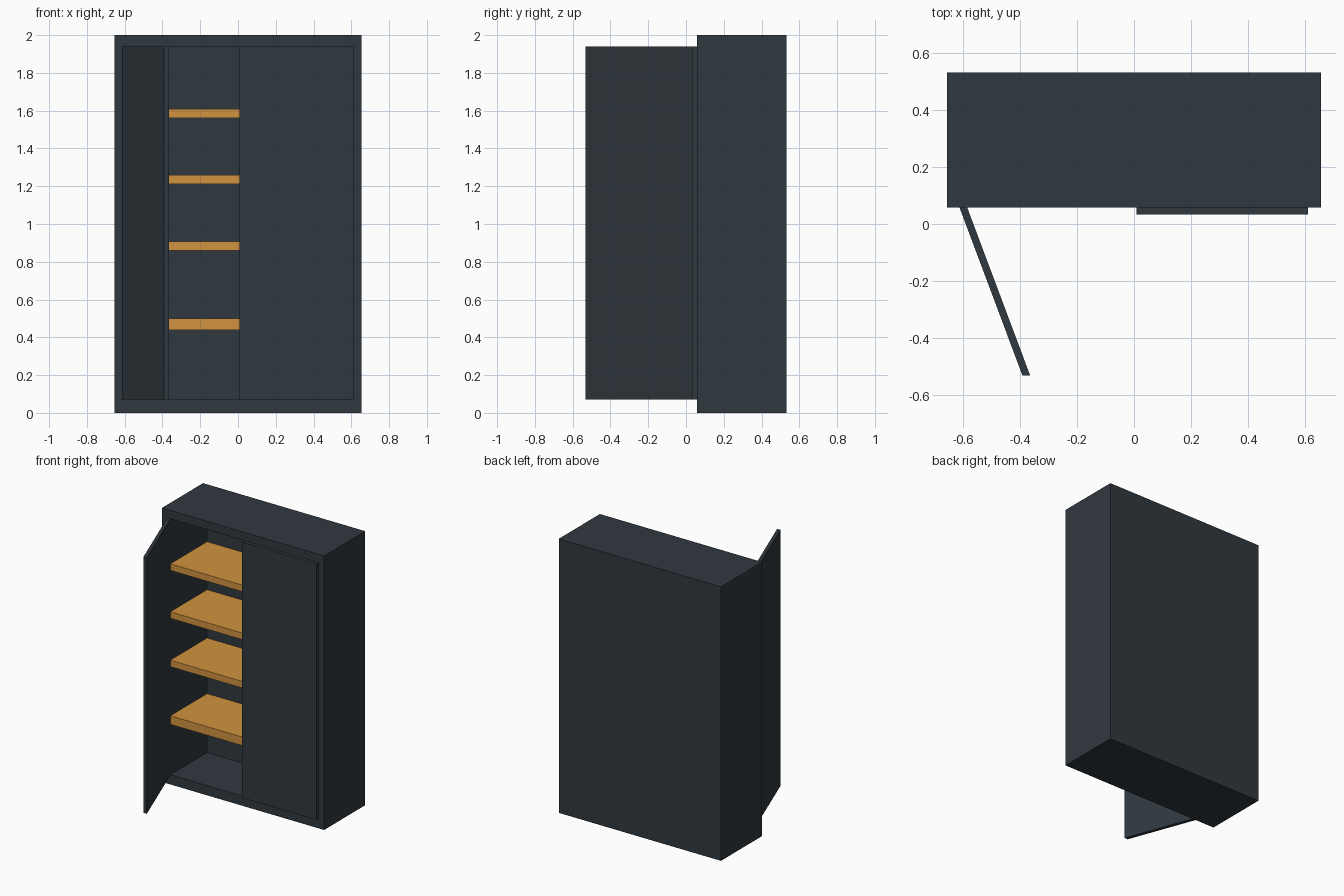
import bpy, bmesh

if "Cube" in bpy.data.objects:
    bpy.data.objects.remove(bpy.data.objects["Cube"])


def material(name, rgb):
    m = bpy.data.materials.new(name)
    m.diffuse_color = (*rgb, 1.0)
    m.use_nodes = True
    m.node_tree.nodes["Principled BSDF"].inputs["Base Color"].default_value = m.diffuse_color
    return m


slate = material("dark slate", (0.030, 0.040, 0.049))
wood = material("warm wood", (0.64, 0.29, 0.05))


def finish(bm, name, mat):
    bmesh.ops.recalc_face_normals(bm, faces=bm.faces)
    mesh = bpy.data.meshes.new(name)
    bm.to_mesh(mesh)
    bm.free()
    mesh.materials.append(mat)
    ob = bpy.data.objects.new(name, mesh)
    bpy.context.collection.objects.link(ob)
    return ob


def prism(name, outline, z0, z1, mat):
    """Extrude a plan outline (x, y) from z0 up to z1."""
    bm = bmesh.new()
    face = bm.faces.new([bm.verts.new((x, y, z0)) for x, y in outline])
    top = bmesh.ops.extrude_face_region(bm, geom=[face])["geom"]
    verts = [v for v in top if isinstance(v, bmesh.types.BMVert)]
    bmesh.ops.translate(bm, verts=verts, vec=(0, 0, z1 - z0))
    return finish(bm, name, mat)


def rect(x0, x1, y0, y1):
    return [(x0, y0), (x1, y0), (x1, y1), (x0, y1)]


W, FRONT, BACK = 0.655, 0.058, 0.532      # carcass half width and depth range
IN_W, IN_BACK = 0.587, 0.482              # inner half width, inner back
Z0, Z1 = 0.071, 1.939                     # opening and door heights

# Carcass: a solid block whose front is inset and pushed inward
bm = bmesh.new()
outer = [bm.verts.new((x, FRONT, z)) for x, z in ((-W, 0), (W, 0), (W, 2), (-W, 2))]
back = [bm.verts.new((v.co.x, BACK, v.co.z)) for v in outer]
rim = [bm.verts.new((x, FRONT, z)) for x, z in
       ((-IN_W, Z0), (IN_W, Z0), (IN_W, Z1), (-IN_W, Z1))]
deep = [bm.verts.new((v.co.x, IN_BACK, v.co.z)) for v in rim]
for a, b in ((back, outer), (outer, rim), (rim, deep)):
    for i in range(4):
        j = (i + 1) % 4
        bm.faces.new((a[i], a[j], b[j], b[i]))
bm.faces.new(back)
bm.faces.new(deep)
finish(bm, "carcass", slate)

# Shelves: the lowest is slightly thicker
for i, (lo, hi) in enumerate(((0.438, 0.501), (0.859, 0.907),
                              (1.212, 1.260), (1.562, 1.610))):
    prism(f"shelf_{i + 1}", rect(-IN_W, IN_W, FRONT + 0.001, IN_BACK), lo, hi, wood)

# Closed right door lying over the front
prism("right_door", rect(0.009, 0.611, 0.033, FRONT), Z0, Z1, slate)

# Left door swung open
prism("left_door", [(-0.612, FRONT), (-0.391, -0.532), (-0.364, -0.532), (-0.585, FRONT)],
      Z0, Z1, slate)
